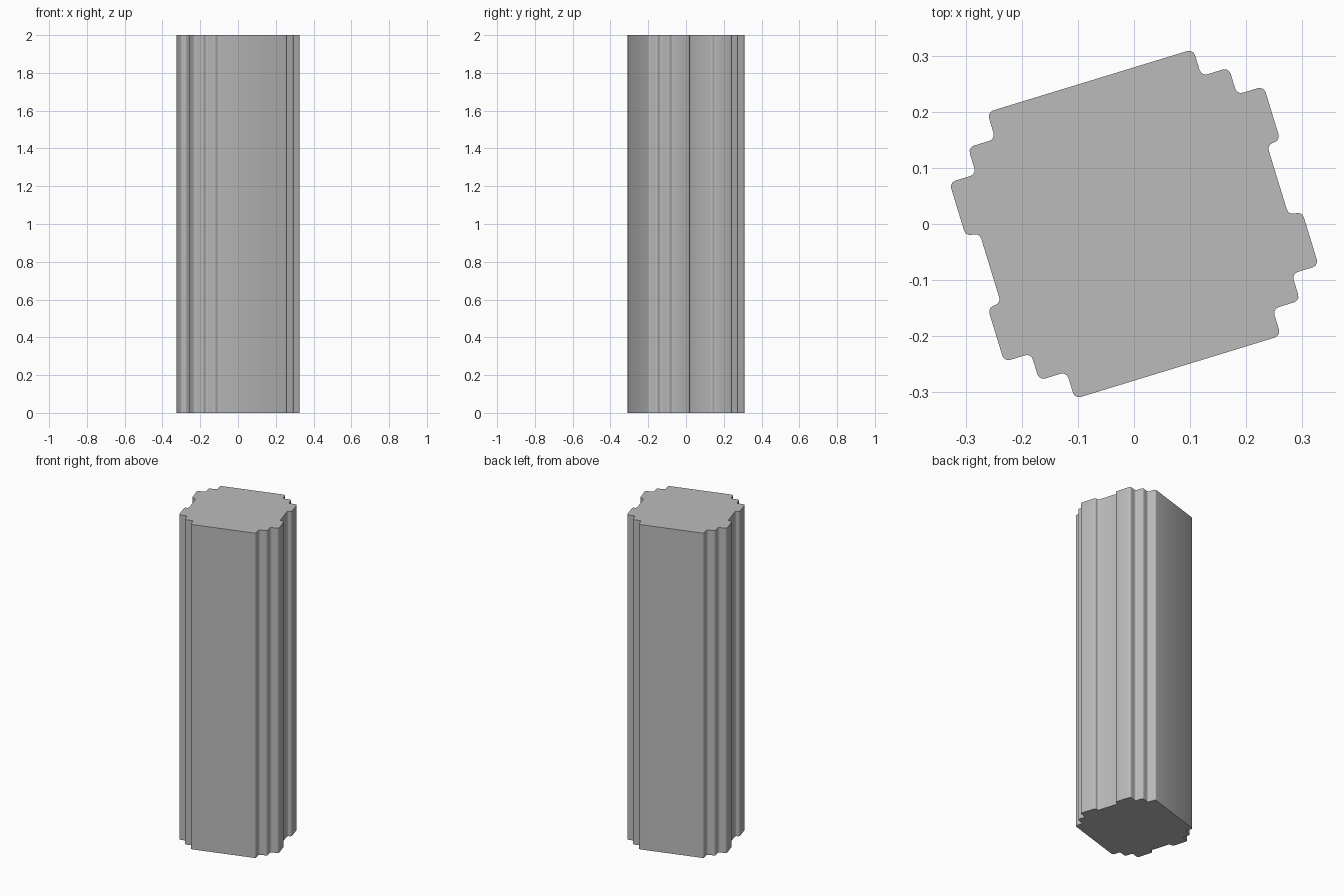
import bpy, bmesh
from math import radians
from mathutils import Matrix

default = bpy.data.objects.get("Cube")
if default:
    bpy.data.objects.remove(default, do_unlink=True)

HEIGHT = 2.0
TURN = radians(17)
ROUND = 0.011

# Stone material
stone = bpy.data.materials.new("plain grey")
stone.use_nodes = True
grey = (0.5, 0.5, 0.5, 1)
stone.diffuse_color = grey
stone.node_tree.nodes["Principled BSDF"].inputs["Base Color"].default_value = grey

# One quarter of the stepped cross-section, mirrored into a full outline
quarter = [(0.268, 0.066), (0.293, 0.066), (0.293, 0.167), (0.243, 0.167),
           (0.243, 0.217), (0.192, 0.217), (0.192, 0.267)]
half = quarter + [(-x, y) for x, y in reversed(quarter)]
outline = half + [(-x, -y) for x, y in half]

# Column shaft: extrude the outline, then round its upright edges
bm = bmesh.new()
base = bm.faces.new([bm.verts.new((x, y, 0)) for x, y in outline])
top = bmesh.ops.extrude_face_region(bm, geom=[base], use_keep_orig=True)
bmesh.ops.translate(bm, vec=(0, 0, HEIGHT),
                    verts=[g for g in top["geom"] if isinstance(g, bmesh.types.BMVert)])
uprights = [e for e in bm.edges if abs(e.verts[0].co.z - e.verts[1].co.z) > 1]
bmesh.ops.bevel(bm, geom=uprights, offset=ROUND, segments=3, profile=0.5, affect='EDGES')
bmesh.ops.rotate(bm, verts=bm.verts, matrix=Matrix.Rotation(TURN, 3, 'Z'))
bmesh.ops.recalc_face_normals(bm, faces=bm.faces)

mesh = bpy.data.meshes.new("column_shaft")
bm.to_mesh(mesh)
bm.free()
mesh.materials.append(stone)
column = bpy.data.objects.new("column_shaft", mesh)
bpy.context.collection.objects.link(column)

# Smooth the rounded edges, keep the caps crisp
bpy.ops.object.select_all(action='DESELECT')
column.select_set(True)
bpy.context.view_layer.objects.active = column
bpy.ops.object.shade_smooth_by_angle(angle=radians(35))
